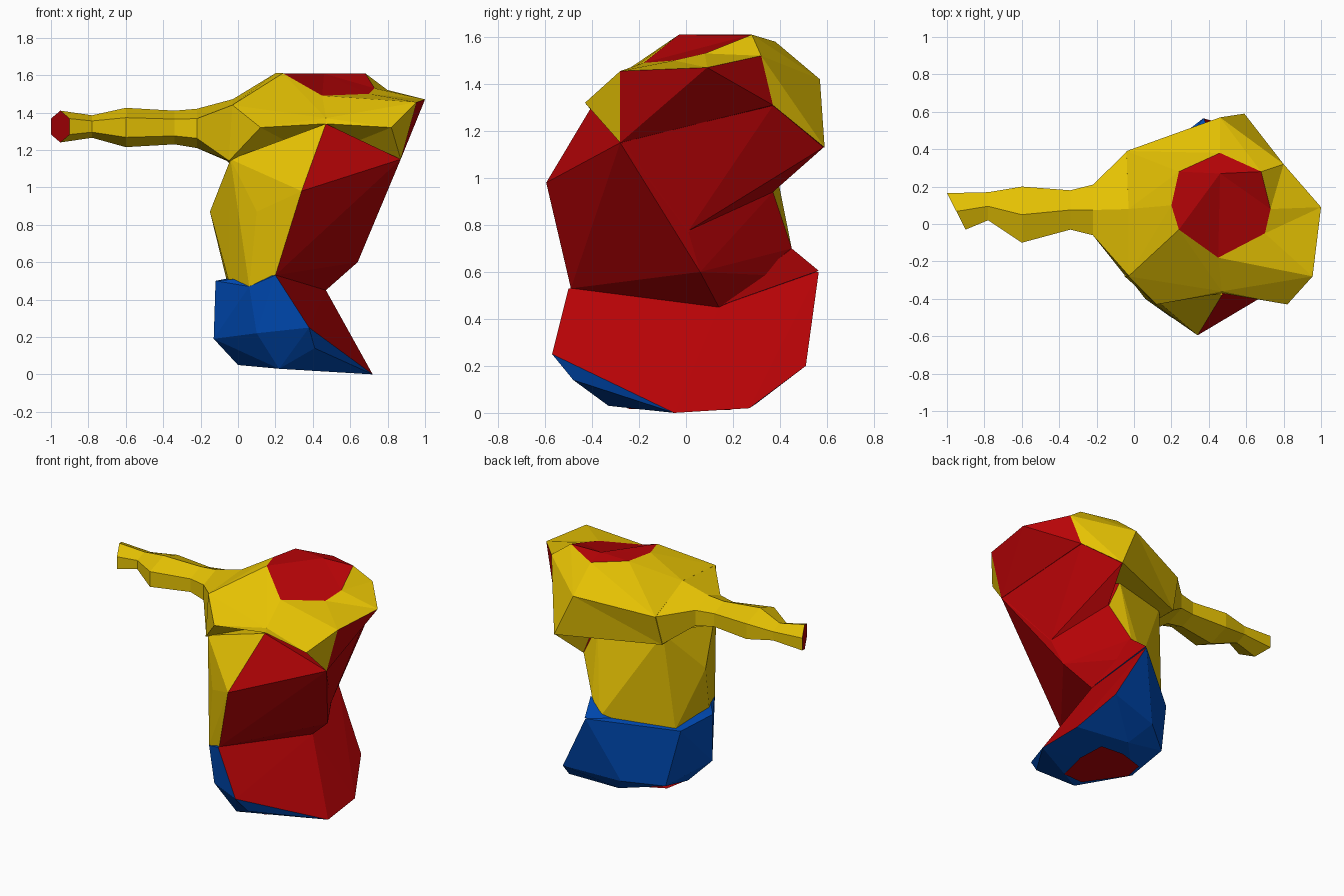
import bpy, bmesh, math


def material(name, rgb):
    m = bpy.data.materials.new(name)
    m.diffuse_color = (*rgb, 1)
    return m


YELLOW = material("yellow", (0.79, 0.54, 0.001))
RED = material("red", (0.47, 0.001, 0.002))
BLUE = material("blue", (0.0, 0.075, 0.50))


def finish(bm, name, base, is_red):
    """Make a flat shaded object; faces picked by the rule become red."""
    bmesh.ops.recalc_face_normals(bm, faces=bm.faces[:])
    bm.normal_update()
    for f in bm.faces:
        f.material_index = int(is_red(f, f.normal, f.calc_center_median()))
    me = bpy.data.meshes.new(name)
    bm.to_mesh(me)
    bm.free()
    me.materials.append(base)
    me.materials.append(RED)
    ob = bpy.data.objects.new(name, me)
    bpy.context.collection.objects.link(ob)
    return ob


def hull(points):
    bm = bmesh.new()
    for p in points:
        bm.verts.new(p)
    bmesh.ops.convex_hull(bm, input=bm.verts[:])
    loose = [v for v in bm.verts if not v.link_faces]
    bmesh.ops.delete(bm, geom=loose, context='VERTS')
    return bm


# Blue base with a slanted red cut on the right
base = hull([
    (0.20, -0.50, 0.53), (0.06, -0.40, 0.47), (0.38, -0.57, 0.25), (0.41, -0.48, 0.14),
    (0.10, -0.40, 0.22), (-0.13, -0.10, 0.19), (-0.12, -0.12, 0.50), (-0.10, 0.20, 0.50),
    (0.00, -0.02, 0.05), (0.22, -0.33, 0.03), (0.72, -0.05, 0.0), (0.70, 0.27, 0.02),
    (0.58, 0.51, 0.20), (0.37, 0.565, 0.60), (0.47, 0.14, 0.45), (0.20, 0.42, 0.16),
    (0.30, 0.30, 0.04), (-0.02, 0.25, 0.12)])
finish(base, "lower_body", BLUE, lambda f, n, c:
       n.x > 0.3 and n.z > -0.1 and n.y < 0.6 and c.x > 0.3)

# Red patch on the underside
patch = bmesh.new()
patch.faces.new([patch.verts.new((x, y, 0.037 - 0.055 * x)) for x, y in (
    (0.38, -0.24), (0.44, -0.01), (0.43, 0.19), (0.25, 0.19), (0.06, 0.12),
    (0.03, -0.02), (0.22, -0.26))])
finish(patch, "underside_patch", BLUE, lambda f, n, c: True)

# Back hip edge, red on the cut side
hip = hull([(0.47, 0.14, 0.455), (0.41, 0.45, 0.70), (0.375, 0.565, 0.605),
            (0.20, 0.40, 0.53), (0.30, 0.30, 0.62)])
finish(hip, "hip_edge", BLUE, lambda f, n, c: n.x > 0.1)

# Middle section, yellow on the left and red on the right
middle = hull([
    (-0.05, -0.18, 0.50), (0.06, -0.40, 0.47), (0.20, -0.49, 0.53), (0.47, 0.14, 0.45),
    (0.40, 0.45, 0.70), (0.33, 0.47, 0.58), (-0.06, 0.20, 0.50), (-0.15, 0.0, 0.87),
    (0.10, -0.42, 0.87), (0.34, -0.595, 0.98), (0.70, 0.01, 0.77), (0.64, 0.06, 0.60),
    (0.87, -0.28, 1.15), (0.52, 0.37, 0.94), (-0.04, -0.27, 1.15), (0.47, -0.38, 1.34),
    (0.0, 0.25, 1.16), (0.42, 0.36, 1.15)])
finish(middle, "middle_body", YELLOW, lambda f, n, c: n.x > 0.02 and n.y < 0.8)

# Red cut surface joining the middle to the right side of the chest
side = hull([(0.868, -0.28, 1.152), (0.748, 0.37, 1.308), (0.588, 0.588, 1.132),
             (0.525, 0.37, 0.94), (0.70, 0.01, 0.775), (0.4, 0.0, 1.2)])
finish(side, "side_cut", YELLOW, lambda f, n, c: n.x > 0.02)

# Chest: three rings of eight points, starting at the front and going to the right
lower = [(0.47, -0.37, 1.34), (0.82, -0.43, 1.32), (0.87, -0.28, 1.15), (0.75, 0.37, 1.31),
         (0.59, 0.59, 1.13), (-0.05, 0.33, 1.13), (-0.05, -0.28, 1.14), (0.12, -0.43, 1.32)]
shoulder = [(0.47, -0.36, 1.37), (0.955, -0.28, 1.455), (1.0, 0.09, 1.47), (0.80, 0.32, 1.52),
            (0.46, 0.57, 1.42), (-0.04, 0.39, 1.34), (-0.03, 0.08, 1.47), (-0.03, -0.28, 1.44)]
neck = [(0.45, -0.18, 1.49), (0.70, -0.05, 1.50), (0.73, 0.08, 1.53), (0.68, 0.28, 1.61),
        (0.46, 0.38, 1.58), (0.24, 0.28, 1.61), (0.20, 0.10, 1.61), (0.24, -0.03, 1.61)]
chest = bmesh.new()
lo, up, nk = [[chest.verts.new(p) for p in ring] for ring in (lower, shoulder, neck)]
red_faces = set()
for k in range(8):
    j = (k + 1) % 8
    if k < 6:
        tris = [(lo[k], lo[j], up[k]), (lo[j], up[j], up[k])]
    else:
        tris = [(lo[k], lo[j], up[j]), (lo[k], up[j], up[k])]
    for i, t in enumerate(tris):
        f = chest.faces.new(t)
        if k == 2 or (k == 1 and i == 1):
            red_faces.add(f)
    chest.faces.new((up[k], up[j], nk[k]))
    chest.faces.new((up[j], nk[j], nk[k]))
# Red neck cut and underside, each fanned from a middle point
neck_mid = chest.verts.new((0.46, 0.27, 1.608))
under_mid = chest.verts.new((0.42, 0.05, 1.16))
for k in range(8):
    j = (k + 1) % 8
    red_faces.add(chest.faces.new((nk[k], nk[j], neck_mid)))
    f = chest.faces.new((lo[j], lo[k], under_mid))
    if k in (2, 3):
        red_faces.add(f)
finish(chest, "chest", YELLOW, lambda f, n, c: f in red_faces)

# Arm: six sided rings (x, y low, y high, z low, z high, x slant) with a red cut end
rings = [(-0.22, -0.06, 0.21, 1.21, 1.42, 0), (-0.34, -0.03, 0.18, 1.23, 1.41, 0),
         (-0.60, -0.10, 0.20, 1.215, 1.425, 0), (-0.78, 0.02, 0.17, 1.265, 1.385, 0),
         (-0.95, -0.03, 0.165, 1.24, 1.41, 0.05)]
arm = bmesh.new()
# The first ring follows the left side of the chest
root = [(-0.035, 0.39, 1.34), (-0.025, 0.08, 1.472), (-0.025, -0.28, 1.442),
        (-0.045, -0.28, 1.14), (-0.045, 0.05, 1.135), (-0.045, 0.33, 1.13)]
loops = [[arm.verts.new(p) for p in root]]
for x, y0, y1, z0, z1, slant in rings:
    loop = []
    for k in range(6):
        a = math.radians(30 + 60 * k)
        u = math.cos(a) / math.cos(math.radians(30))
        loop.append(arm.verts.new((x - slant * u, (y0 + y1) / 2 + (y1 - y0) / 2 * u,
                                   (z0 + z1) / 2 + (z1 - z0) / 2 * math.sin(a))))
    loops.append(loop)
for a, b in zip(loops, loops[1:]):
    for k in range(6):
        j = (k + 1) % 6
        arm.faces.new((a[k], a[j], b[j], b[k]))
arm.faces.new(loops[0])
arm.faces.new(loops[-1])
finish(arm, "arm", YELLOW, lambda f, n, c: len(f.verts) == 6 and c.x < -0.5)
